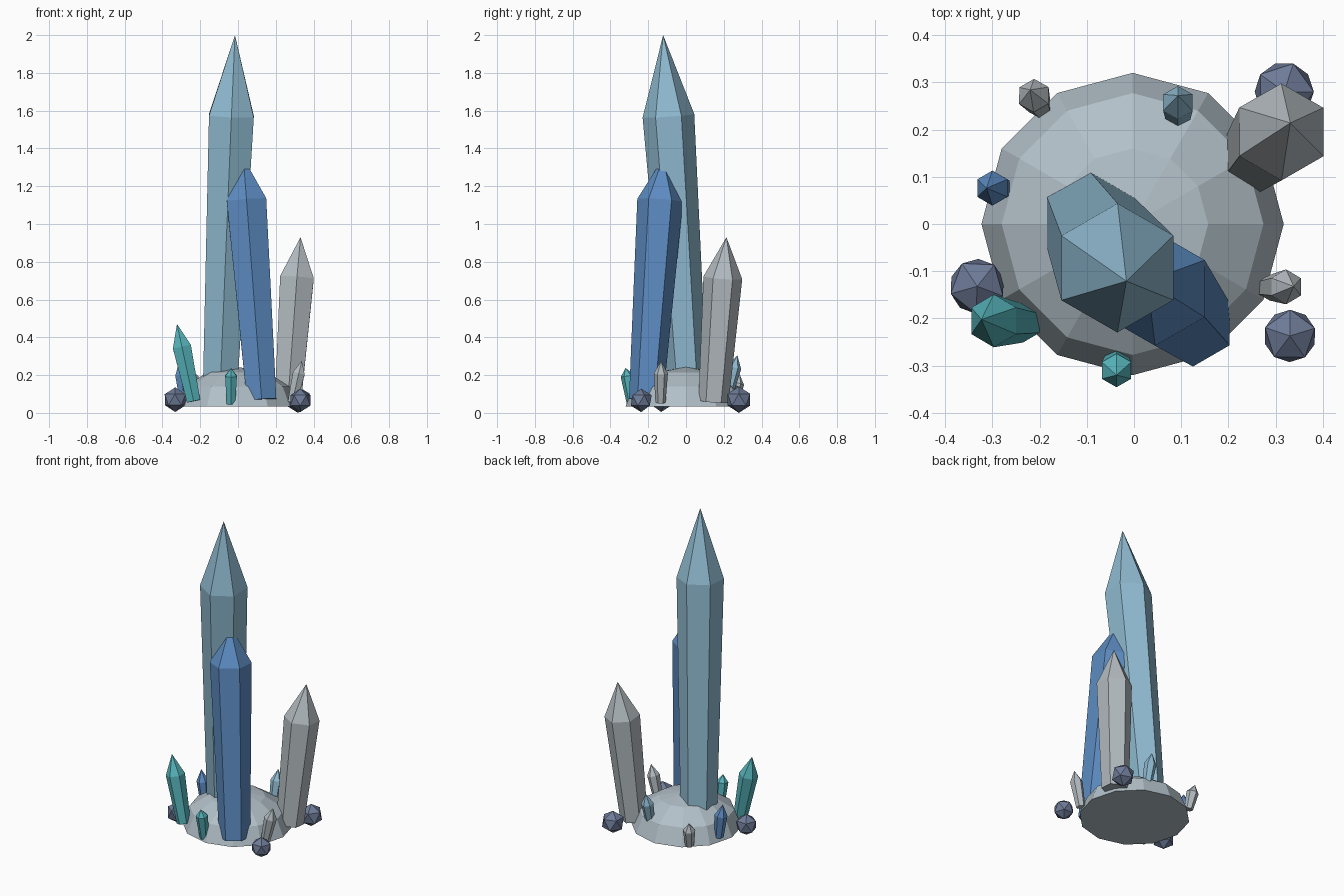
import bpy, bmesh
from math import cos, sin, pi
from mathutils import Vector, Matrix

if "Cube" in bpy.data.objects:
    bpy.data.objects.remove(bpy.data.objects["Cube"], do_unlink=True)


def material(name, *srgb):
    rgb = [(c / 255 / 1.055 + 0.0521) ** 2.4 for c in srgb]
    mat = bpy.data.materials.new(name)
    mat.use_nodes = True
    mat.diffuse_color = (*rgb, 1)
    mat.node_tree.nodes["Principled BSDF"].inputs["Base Color"].default_value = (*rgb, 1)
    return mat


pale_blue = material("pale blue", 144, 187, 209)
deep_blue = material("deep blue", 93, 140, 194)
teal = material("teal", 86, 180, 187)
pale_grey = material("pale grey", 180, 188, 193)
stone = material("stone grey", 178, 192, 200)
slate = material("slate", 110, 123, 152)


def finish(bm, name, mat):
    bmesh.ops.recalc_face_normals(bm, faces=bm.faces)
    mesh = bpy.data.meshes.new(name)
    bm.to_mesh(mesh)
    bm.free()
    mesh.materials.append(mat)
    obj = bpy.data.objects.new(name, mesh)
    bpy.context.collection.objects.link(obj)
    return obj


def crystal(name, mat, base, r_base, shoulder, r_shoulder, tip):
    """Six-sided leaning prism that widens to a shoulder, then a point."""
    base, shoulder, tip = Vector(base), Vector(shoulder), Vector(tip)
    lean = Vector((0, 0, 1)).rotation_difference(shoulder - base)
    bm = bmesh.new()

    def ring(centre, r):
        angles = [pi / 2 + i * pi / 3 for i in range(6)]
        return [bm.verts.new(centre + lean @ Vector((r * cos(a), r * sin(a), 0)))
                for a in angles]

    low, high, point = ring(base, r_base), ring(shoulder, r_shoulder), bm.verts.new(tip)
    bm.faces.new(low[::-1])
    for i in range(6):
        j = (i + 1) % 6
        bm.faces.new((low[i], low[j], high[j], high[i]))
        bm.faces.new((high[i], high[j], point))
    return finish(bm, name, mat)


def pebble(name, centre, radius, turn):
    bm = bmesh.new()
    bmesh.ops.create_icosphere(bm, subdivisions=1, radius=radius)
    bm.transform(Matrix.Translation(centre) @ Matrix.Rotation(turn, 4, "Z"))
    return finish(bm, name, slate)


# Rock mound: flattened half sphere with a closed underside
bm = bmesh.new()
bmesh.ops.create_uvsphere(bm, u_segments=12, v_segments=6, radius=0.32)
bmesh.ops.delete(bm, geom=[v for v in bm.verts if v.co.z < -0.01], context="VERTS")
bmesh.ops.holes_fill(bm, edges=[e for e in bm.edges if e.is_boundary], sides=0)
bm.transform(Matrix.Translation((-0.003, 0, 0.035)) @ Matrix.Diagonal((1, 1, 0.65, 1)))
finish(bm, "rock_mound", stone)

# Main crystals
crystal("tall_crystal", pale_blue, (-0.095, 0.008, 0.12), 0.105,
        (-0.035, -0.093, 1.573), 0.137, (-0.016, -0.121, 2.0))
crystal("blue_crystal", deep_blue, (0.125, -0.212, 0.068), 0.09,
        (0.045, -0.137, 1.125), 0.121, (0.028, -0.121, 1.35))
crystal("grey_crystal", pale_grey, (0.264, 0.146, 0.06), 0.08,
        (0.312, 0.195, 0.715), 0.103, (0.331, 0.214, 0.93))
crystal("teal_crystal", teal, (-0.235, -0.21, 0.062), 0.041,
        (-0.297, -0.205, 0.35), 0.056, (-0.323, -0.202, 0.47))

# Small crystals around the rim
crystal("front_shard", teal, (-0.037, -0.287, 0.048), 0.026,
        (-0.037, -0.31, 0.195), 0.036, (-0.037, -0.32, 0.238))
crystal("left_shard", pale_grey, (0.287, -0.135, 0.055), 0.027,
        (0.322, -0.133, 0.21), 0.037, (0.338, -0.132, 0.275))
crystal("back_shard", pale_blue, (0.093, 0.228, 0.12), 0.028,
        (0.093, 0.257, 0.24), 0.036, (0.093, 0.272, 0.305))
crystal("right_shard", deep_blue, (-0.284, 0.076, 0.06), 0.028,
        (-0.3, 0.076, 0.2), 0.037, (-0.312, 0.076, 0.27))
crystal("back_right_shard", pale_grey, (-0.2, 0.25, 0.05), 0.026,
        (-0.212, 0.272, 0.155), 0.036, (-0.22, 0.284, 0.205))

# Loose faceted stones
pebble("front_left_pebble", (0.33, -0.237, 0.066), 0.062, 0.3)
pebble("front_right_pebble", (-0.332, -0.132, 0.07), 0.065, 0.9)
pebble("back_left_pebble", (0.318, 0.28, 0.07), 0.07, 0.0)
